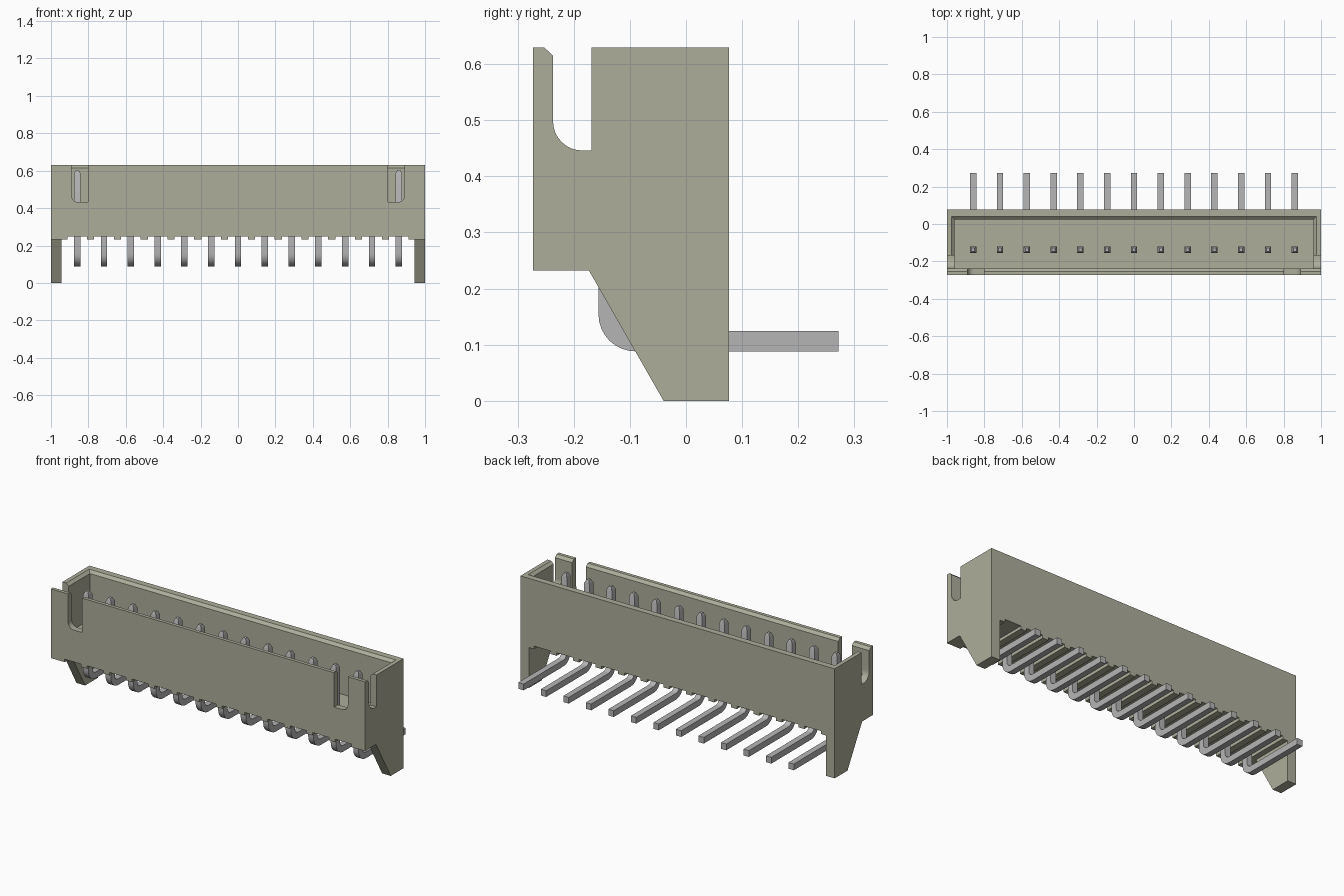
import bpy
import bmesh
import math

cube = bpy.data.objects.get("Cube")
if cube:
    bpy.data.objects.remove(cube, do_unlink=True)


def material(name, rgb):
    m = bpy.data.materials.new(name)
    m.use_nodes = True
    m.diffuse_color = (*rgb, 1)
    m.node_tree.nodes["Principled BSDF"].inputs["Base Color"].default_value = (*rgb, 1)
    return m


BEIGE = material("beige plastic", (0.42, 0.42, 0.33))
METAL = material("grey metal", (0.46, 0.46, 0.46))


def arc(cx, cz, r, a0, a1, n=8):
    """Points on an arc, angles in degrees."""
    angles = [math.radians(a0 + (a1 - a0) * i / n) for i in range(n + 1)]
    return [(cx + r * math.cos(a), cz + r * math.sin(a)) for a in angles]


def loft(bm, rings):
    """Closed solid through rings of equal length."""
    vs = [[bm.verts.new(p) for p in ring] for ring in rings]
    n = len(vs[0])
    bm.faces.new(vs[0])
    bm.faces.new(vs[-1])
    for a, b in zip(vs, vs[1:]):
        for i in range(n):
            j = (i + 1) % n
            bm.faces.new((a[i], a[j], b[j], b[i]))


def prism(bm, pts, axis, a, b):
    """Extrude a profile: (y, z) points along x, or (x, z) points along y."""
    if axis == "x":
        loft(bm, [[(t, p, q) for p, q in pts] for t in (a, b)])
    else:
        loft(bm, [[(p, t, q) for p, q in pts] for t in (a, b)])


def rect(u0, u1, v0, v1):
    return [(u0, v0), (u1, v0), (u1, v1), (u0, v1)]


def finish(name, bm, mat=None):
    bmesh.ops.recalc_face_normals(bm, faces=bm.faces)
    me = bpy.data.meshes.new(name)
    bm.to_mesh(me)
    bm.free()
    if mat:
        me.materials.append(mat)
    ob = bpy.data.objects.new(name, me)
    bpy.context.collection.objects.link(ob)
    return ob


def activate(ob):
    bpy.ops.object.select_all(action="DESELECT")
    ob.select_set(True)
    bpy.context.view_layer.objects.active = ob


PITCH, COUNT = 0.1433, 13
pin_x = [(i - (COUNT - 1) / 2) * PITCH for i in range(COUNT)]
FRONT, BACK, BOTTOM, TOP = -0.273, 0.077, 0.232, 0.63

# Housing block
bm = bmesh.new()
prism(bm, rect(FRONT, BACK, BOTTOM, TOP), "x", -1, 1)
housing = finish("housing", bm, BEIGE)

cutters = []

# Cavity with a chamfered mouth
bm = bmesh.new()
rings = []
for z, d in ((0.35, 0), (0.615, 0), (0.645, 0.032)):
    rings.append([(x, y, z) for x, y in rect(-0.96 - d, 0.96 + d, -0.237 - d, 0.025 + d)])
loft(bm, rings)
cutters.append(finish("cavity_cutter", bm))

# Rounded slot through both end walls
bm = bmesh.new()
slot = [(-0.269, 0.645), (-0.237, 0.615)] + arc(-0.185, 0.498, 0.052, 180, 270)
slot += [(-0.168, 0.446), (-0.168, 0.645)]
prism(bm, slot, "x", -1.1, 1.1)
cutters.append(finish("end_slot_cutter", bm))

# Two front slots, rounded at the outer bottom corner
bm = bmesh.new()
pts = [(0.803, 0.66), (0.803, 0.432)] + arc(0.855, 0.467, 0.035, 270, 360) + [(0.89, 0.66)]
for s in (1, -1):
    prism(bm, [(s * x, z) for x, z in pts], "y", -0.32, -0.22)
cutters.append(finish("front_slot_cutter", bm))

# Shallow grooves under the housing, one per pin
bm = bmesh.new()
for x in pin_x:
    prism(bm, rect(x - 0.0525, x + 0.0525, 0.2, 0.249), "y", -0.35, 0.15)
cutters.append(finish("groove_cutter", bm))

activate(housing)
for c in cutters:
    c.hide_render = True
    mod = housing.modifiers.new(c.name, "BOOLEAN")
    mod.operation = "DIFFERENCE"
    mod.solver = "EXACT"
    mod.object = c
    bpy.ops.object.modifier_apply(modifier=mod.name)
for c in cutters:
    bpy.data.objects.remove(c, do_unlink=True)
housing.data.materials.clear()
housing.data.materials.append(BEIGE)
bpy.ops.object.shade_smooth_by_angle(angle=math.radians(25))

# Tapered end legs
for name, s in (("left_leg", 1), ("right_leg", -1)):
    bm = bmesh.new()
    leg = [(-0.173, BOTTOM), (-0.04, 0), (BACK, 0), (BACK, BOTTOM)]
    prism(bm, leg, "x", s * 0.945, s * 1.0)
    finish(name, bm, BEIGE)

# Right-angle pin: tail to the back, bend, upright with a tapered tip
W = 0.017
bm = bmesh.new()
profile = [(-0.156, 0.585)] + arc(-0.09, 0.154, 0.066, 180, 270)
profile += [(0.272, 0.088), (0.272, 0.124)]
profile += arc(-0.09, 0.154, 0.03, 270, 180) + [(-0.12, 0.585)]
prism(bm, profile, "x", -W, W)
bmesh.ops.recalc_face_normals(bm, faces=bm.faces)
tip = [f for f in bm.faces if f.calc_center_median().z > 0.58]
bmesh.ops.inset_region(bm, faces=tip, thickness=0.009, depth=0.02, use_even_offset=True)
pin = finish("pin_1", bm, METAL)
activate(pin)
bpy.ops.object.shade_smooth_by_angle(angle=math.radians(25))
pin.location.x = pin_x[0]
for i, x in enumerate(pin_x[1:], 2):
    copy = bpy.data.objects.new(f"pin_{i}", pin.data)
    copy.location.x = x
    bpy.context.collection.objects.link(copy)
